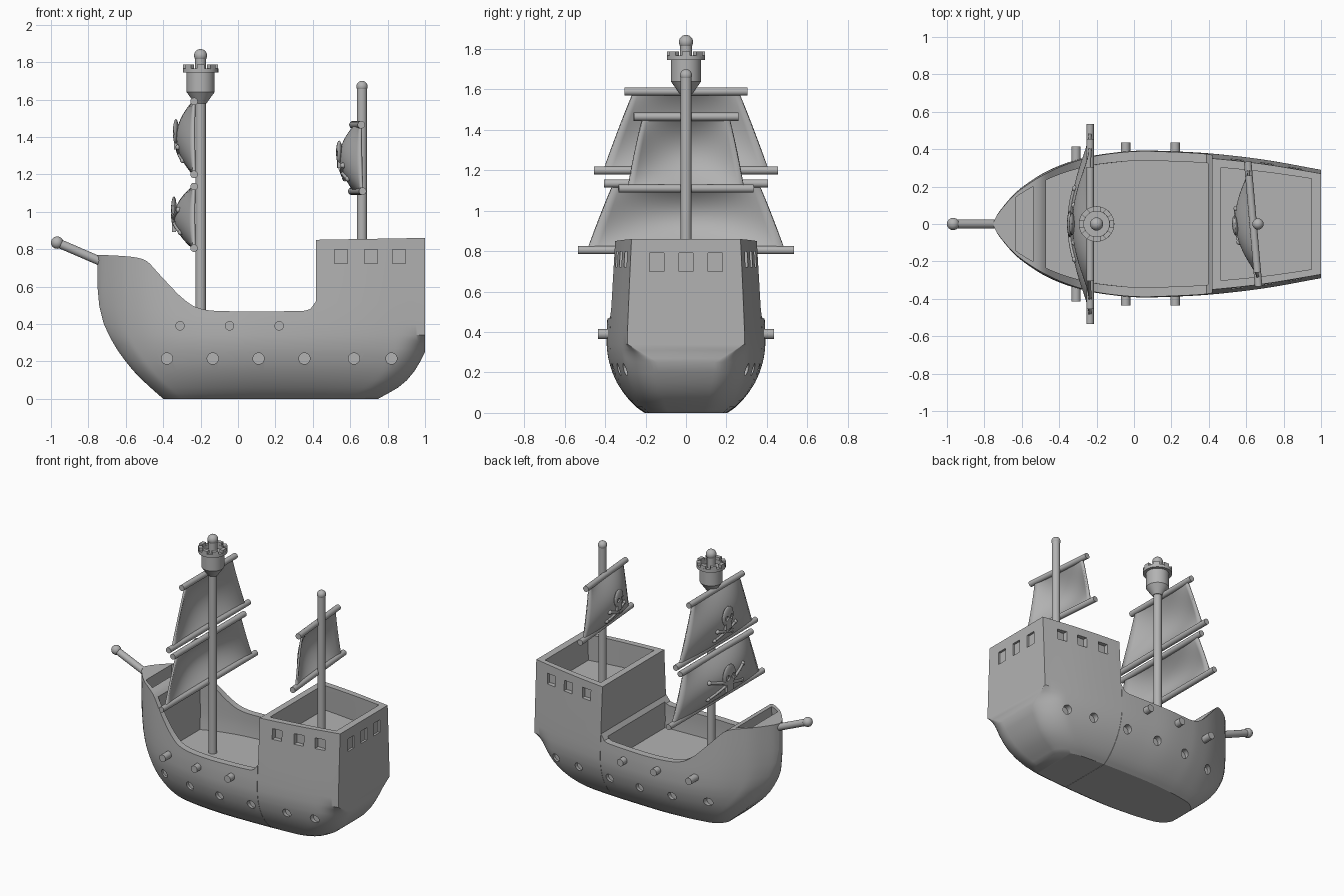
import bpy, bmesh, math
from mathutils import Vector, Matrix

if "Cube" in bpy.data.objects:
    bpy.data.objects.remove(bpy.data.objects["Cube"])

grey = bpy.data.materials.new("plain_grey")
grey.diffuse_color = (0.45, 0.45, 0.45, 1)
grey.use_nodes = True
grey.node_tree.nodes["Principled BSDF"].inputs["Base Color"].default_value = grey.diffuse_color


# ---------- helpers ----------
def interp(table, x):
    """Smooth interpolation through (x, y) pairs, clamped at both ends."""
    if x <= table[0][0]:
        return table[0][1]
    if x >= table[-1][0]:
        return table[-1][1]
    slope = lambda i, j: (table[j][1] - table[i][1]) / (table[j][0] - table[i][0])
    i = max(k for k in range(len(table) - 1) if table[k][0] <= x)
    (x0, y0), (x1, y1) = table[i], table[i + 1]
    h, t = x1 - x0, (x - x0) / (x1 - x0)
    m0, m1 = slope(max(i - 1, 0), i + 1), slope(i, min(i + 2, len(table) - 1))
    return ((2*t**3 - 3*t**2 + 1) * y0 + (t**3 - 2*t**2 + t) * h * m0
            + (3*t**2 - 2*t**3) * y1 + (t**3 - t**2) * h * m1)


def clamp(v):
    return min(max(v, 0), 1)


def smooth(ob, angle=35):
    bpy.ops.object.select_all(action='DESELECT')
    ob.select_set(True)
    bpy.context.view_layer.objects.active = ob
    bpy.ops.object.shade_smooth_by_angle(angle=math.radians(angle))


def finish(name, bm, shade=True):
    bmesh.ops.recalc_face_normals(bm, faces=bm.faces)
    me = bpy.data.meshes.new(name)
    bm.to_mesh(me)
    bm.free()
    me.materials.append(grey)
    ob = bpy.data.objects.new(name, me)
    bpy.context.collection.objects.link(ob)
    if shade:
        smooth(ob)
    return ob


def rod(name, a, b, r, seg=24):
    a, b = Vector(a), Vector(b)
    m = Matrix.Translation((a + b) / 2) @ (b - a).to_track_quat('Z', 'Y').to_matrix().to_4x4()
    bm = bmesh.new()
    bmesh.ops.create_cone(bm, cap_ends=True, segments=seg, radius1=r, radius2=r,
                          depth=(b - a).length, matrix=m)
    return finish(name, bm)


def ball(name, c, r, scale=(1, 1, 1)):
    bm = bmesh.new()
    bmesh.ops.create_uvsphere(bm, u_segments=24, v_segments=14, radius=r,
                              matrix=Matrix.Translation(c) @ Matrix.Diagonal((*scale, 1)))
    return finish(name, bm)


def box(name, c, size, rot=0):
    bm = bmesh.new()
    bmesh.ops.create_cube(bm, size=1, matrix=Matrix.Translation(c)
                          @ Matrix.Rotation(rot, 4, 'Z') @ Matrix.Diagonal((*size, 1)))
    return finish(name, bm, False)


def carve(ob, cutters):
    for c in cutters:
        mod = ob.modifiers.new("cut", 'BOOLEAN')
        mod.operation, mod.solver, mod.object = 'DIFFERENCE', 'EXACT', c
    dg = bpy.context.evaluated_depsgraph_get()
    me = bpy.data.meshes.new_from_object(ob.evaluated_get(dg))
    ob.modifiers.clear()
    ob.data = me
    for c in cutters:
        bpy.data.objects.remove(c)
    smooth(ob, 30)


# ---------- hull form ----------
PLAN = [(-.75, .012), (-.735, .045), (-.7, .095), (-.65, .155), (-.6, .2), (-.5, .268), (-.4, .315),
        (-.3, .347), (-.2, .37), (0, .392), (.2, .389), (.42, .376), (.7, .343), (1, .29)]
FLARE = [(0, .52), (.03, .63), (.08, .75), (.15, .87), (.22, .945), (.3, .99), (.37, 1), (.5, .985), (.86, .93)]
BOW = [(0, -.4), (.08, -.49), (.15, -.56), (.27, -.65), (.42, -.725), (.55, -.75)]
STERN = [(0, .75), (.07, .87), (.15, .945), (.25, 1)]
SHEER = [(-.75, .77), (-.6, .762), (-.52, .75), (-.48, .73), (-.42, .665), (-.3, .54), (-.23, .49),
         (-.12, .47), (.34, .47), (.39, .482), (.413, .52)]
SPLIT = .417
LOW = [0, .015, .03, .06, .1, .15, .2, .25, .27, .29, .31, .34, .4]


def breadth(x, z):
    """Half-width of the hull; the lower bow and stern are blunt with rounded corners."""
    xb, xs = interp(BOW, z), interp(STERN, z)
    s = -.75 + 1.75 * (x - xb) / (xs - xb)
    y = interp(FLARE, z) * interp(PLAN, s + .75 * (x - s))
    for dist, strength in (((x - xb) / .1, clamp((xb + .75) / .1) * .45),
                           ((xs - x) / .16, clamp((.34 - z) / .09) * .5)):
        y *= 1 - strength * (1 - math.sqrt(1 - (1 - clamp(dist)) ** 2))
    return y


def loft(name, start, end, levels, n, scale=1, ease=lambda u: u):
    """Skin mirrored sections between start(z) and end(z)."""
    bm = bmesh.new()
    rings = []
    for i in range(n + 1):
        u = ease(i / n)
        side = []
        for z in levels(start(.8) + u * (end(.8) - start(.8))):
            x = start(z) + u * (end(z) - start(z))
            side.append((x, scale * breadth(x, z), z))
        rings.append([bm.verts.new(p) for p in side]
                     + [bm.verts.new((x, -y, z)) for x, y, z in reversed(side)])
    m = len(rings[0])
    for a, b in zip(rings, rings[1:]):
        for k in range(m):
            bm.faces.new((a[k], a[(k + 1) % m], b[(k + 1) % m], b[k]))
    for r in (rings[0], rings[-1]):
        for k in range(m // 2 - 1):
            bm.faces.new((r[k], r[k + 1], r[m - 2 - k], r[m - 1 - k]))
    return finish(name, bm)


def pit(x0, x1, floor, n=24):
    return loft("pit_cutter", lambda z: x0, lambda z: x1,
                lambda x: [floor + (1 - floor) * k / 12 for k in range(13)], n, .87)


def portholes(xs):
    return [rod("porthole_cutter", (x, s * (breadth(x, .215) - .03), .215), (x, s * .5, .215), .03)
            for x in xs for s in (-1, 1)]


# Forward hull with open main deck and small foredeck
hull = loft("forward_hull", lambda z: interp(BOW, z), lambda z: SPLIT - .001,
            lambda x: LOW + [.4 + (interp(SHEER, x) - .4) * k / 4 for k in range(1, 5)], 60,
            ease=lambda u: u ** 1.5)
carve(hull, [pit(-.47, .395, .305), pit(-.63, -.54, .66, 6)] + portholes((-.38, -.135, .11, .355)))

# Stern castle with open deck, portholes and windows
castle = loft("stern_castle", lambda z: SPLIT + .001, lambda z: interp(STERN, z),
              lambda x: LOW + [.4 + (.85 + .01 * (x - .42) / .58 - .4) * k / 4 for k in range(1, 5)], 30,
              ease=lambda u: 1 - (1 - u) ** 1.7)
windows = [box("window_cutter", (x, s * (breadth(x, .76) + .02), .76), (.07, .1, .075))
           for x in (.55, .71, .86) for s in (-1, 1)]
windows += [box("window_cutter", (1.02, y, .745), (.07, .07, .09)) for y in (-.145, 0, .145)]
carve(castle, [pit(.465, .95, .67)] + portholes((.62, .82)) + windows)

# Cannons
for x, tip in ((-.31, .415), (-.045, .435), (.22, .435)):
    for s in (-1, 1):
        rod("cannon", (x, s * (breadth(x, .39) - .03), .39), (x, s * tip, .39), .025)

# Masts and bowsprit
rod("main_mast", (-.2, 0, .29), (-.2, 0, 1.62), .028)
rod("aft_mast", (.663, 0, .66), (.663, 0, 1.67), .027)
ball("aft_mast_ball", (.663, 0, 1.67), .03)
rod("bowsprit", (-.7, 0, .72), (-.967, 0, .835), .024)
ball("bowsprit_ball", (-.967, 0, .835), .033)

# Lookout nest: turned bowl with battlements and a finial
profile = [(0, 1.58), (.032, 1.58), (.075, 1.64), (.075, 1.745), (.095, 1.745), (.095, 1.767),
           (.068, 1.767), (.068, 1.74), (0, 1.74)]
bm = bmesh.new()
vs = [bm.verts.new((r, 0, z)) for r, z in profile]
es = [bm.edges.new(p) for p in zip(vs, vs[1:])]
bmesh.ops.spin(bm, geom=vs + es, cent=(0, 0, 0), axis=(0, 0, 1), angle=math.tau, steps=32)
bmesh.ops.remove_doubles(bm, verts=bm.verts, dist=.0005)
bmesh.ops.translate(bm, verts=bm.verts, vec=(-.2, 0, 0))
finish("lookout_nest", bm)
for k in range(8):
    a = math.tau * k / 8
    box("battlement", (-.2 + .081 * math.cos(a), .081 * math.sin(a), 1.775), (.026, .04, .024), a)
rod("lookout_post", (-.2, 0, 1.73), (-.2, 0, 1.82), .029)
ball("lookout_ball", (-.2, 0, 1.835), .035)


# ---------- sails ----------
def sail(name, x, yaw, z0, z1, half0, half1, depth, bones, size):
    """Bulging sail between two yards, with a skull relief; half0/half1 are yard half-lengths."""
    mid, hz = (z0 + z1) / 2, (z1 - z0) / 2
    half = lambda v: half0 + (half1 - half0) * (v + 1) / 2 - .045

    def on_sail(u, v, lift=0):
        return Vector((-depth * (1 - u * u) * (1 - v * v) - lift, u * half(v), mid + v * hz))

    def at(y, z, lift):
        v = (z - mid) / hz
        return on_sail(y / half(v), v, lift)

    bm = bmesh.new()
    n = 20
    g = [[bm.verts.new(on_sail(2 * i / n - 1, 2 * j / n - 1)) for i in range(n + 1)] for j in range(n + 1)]
    for j in range(n):
        for i in range(n):
            bm.faces.new((g[j][i], g[j][i + 1], g[j + 1][i + 1], g[j + 1][i]))
    cloth = finish(name, bm)
    mod = cloth.modifiers.new("thickness", 'SOLIDIFY')
    mod.thickness, mod.offset = .014, 0
    parts = [cloth,
             rod(name + "_lower_yard", (0, -half0, z0), (0, half0, z0), .02),
             rod(name + "_upper_yard", (0, -half1, z1), (0, half1, z1), .02)]

    # Skull relief with eye sockets
    c = at(0, mid + .03, .011)
    skull = ball(name + "_skull", c, size, (.016 / size, .9, 1.05))
    carve(skull, [rod("eye_cutter", (c.x - .1, s * size * .38, c.z - .005),
                      (c.x - .004, s * size * .38, c.z - .005), size * .24) for s in (-1, 1)])
    parts += [skull, box(name + "_jaw", (c.x, 0, c.z - size * 1.05), (.02, size * .9, size * .65))]

    # Crossed bones following the cloth
    reach, rise, drop = bones
    for s in (-1, 1):
        pts = [at(reach * t, mid - drop + s * rise * t, .009) for t in [k / 4 - 1 for k in range(9)]]
        cu = bpy.data.curves.new(name + "_bone", 'CURVE')
        cu.dimensions, cu.bevel_depth, cu.bevel_resolution, cu.use_fill_caps = '3D', .011, 2, True
        sp = cu.splines.new('POLY')
        sp.points.add(len(pts) - 1)
        for p, q in zip(sp.points, pts):
            p.co = (*q, 1)
        cu.materials.append(grey)
        ob = bpy.data.objects.new(name + "_bone", cu)
        bpy.context.collection.objects.link(ob)
        parts += [ob] + [ball(name + "_bone_end", q, .015) for q in (pts[0], pts[-1])]
    place = Matrix.Translation((x, 0, 0)) @ Matrix.Rotation(yaw, 4, 'Z')
    for p in parts:
        p.matrix_world = place @ p.matrix_world


sail("upper_main_sail", -.235, 0, 1.2, 1.59, .455, .305, .088, (.1, .035, .085), .067)
sail("lower_main_sail", -.235, 0, .805, 1.135, .535, .405, .1, (.19, .06, .02), .078)
sail("aft_sail", .637, math.radians(5), 1.11, 1.465, .335, .26, .088, (.09, .035, .075), .06)
